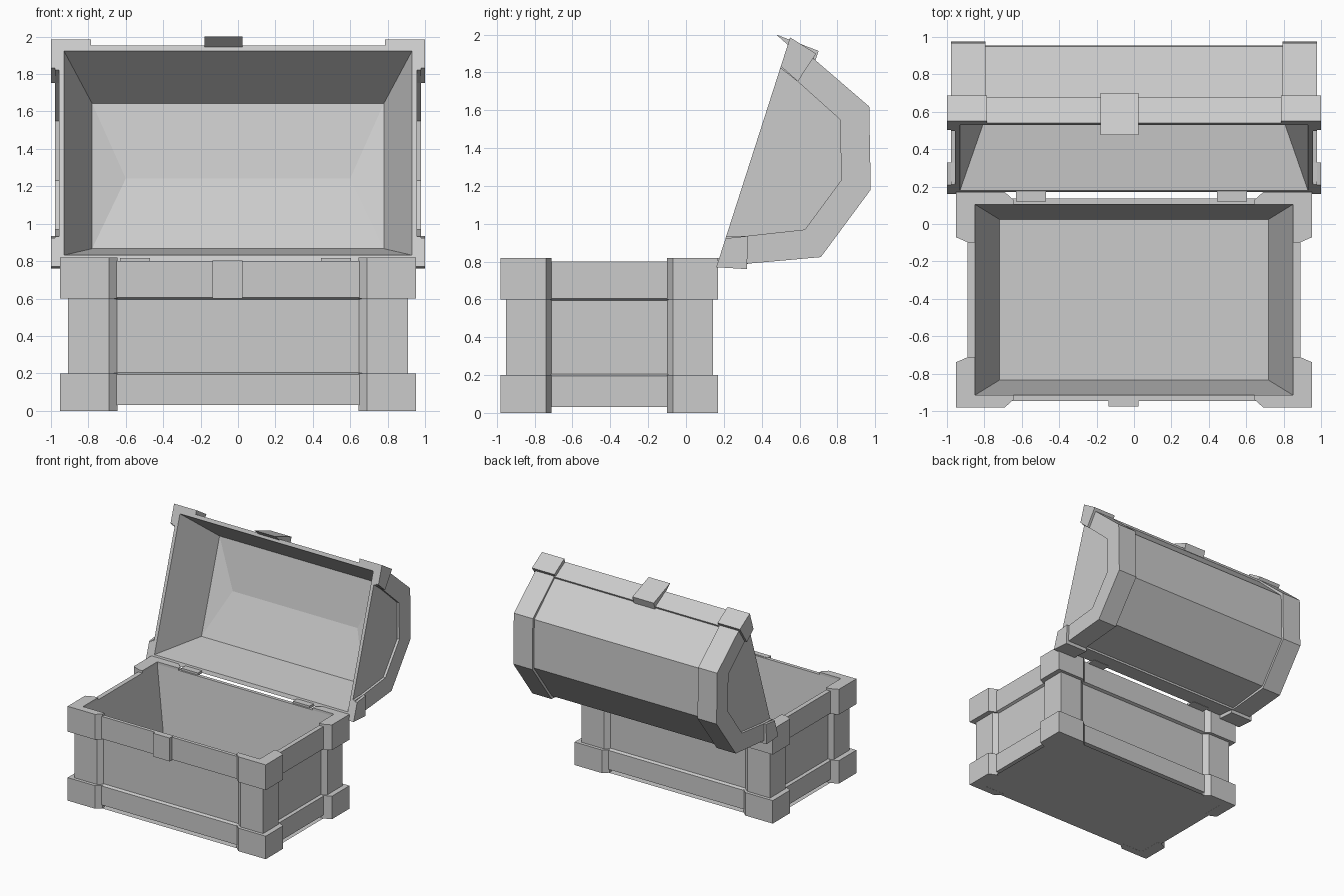
import bpy, bmesh
from mathutils import Vector

cube = bpy.data.objects.get("Cube")
if cube:
    bpy.data.objects.remove(cube, do_unlink=True)

grey = bpy.data.materials.new("plain grey")
grey.use_nodes = True
COLOUR = (0.6, 0.6, 0.6, 1)
grey.diffuse_color = COLOUR
grey.node_tree.nodes["Principled BSDF"].inputs["Base Color"].default_value = COLOUR

BASE_Y = -0.405      # middle of the base in y
LID_LEN = 1.276      # length of the lid rim, hinge to front


def finish(name, bm):
    bmesh.ops.recalc_face_normals(bm, faces=bm.faces)
    mesh = bpy.data.meshes.new(name)
    bm.to_mesh(mesh)
    bm.free()
    mesh.materials.append(grey)
    obj = bpy.data.objects.new(name, mesh)
    bpy.context.collection.objects.link(obj)
    return obj


def loft(name, loops):
    """Skin matching closed loops and cap both ends."""
    bm = bmesh.new()
    rows = [[bm.verts.new(p) for p in loop] for loop in loops]
    n = len(rows[0])
    for a, b in zip(rows, rows[1:]):
        for i in range(n):
            j = (i + 1) % n
            bm.faces.new((a[i], a[j], b[j], b[i]))
    bm.faces.new(rows[0])
    bm.faces.new(rows[-1])
    return finish(name, bm)


def base_rect(hx, hy, z):
    return [(x * hx, BASE_Y + y * hy, z) for x, y in ((-1, -1), (1, -1), (1, 1), (-1, 1))]


def box(name, x0, x1, y0, y1, z0, z1):
    return loft(name, [[(x0, y0, z), (x1, y0, z), (x1, y1, z), (x0, y1, z)] for z in (z0, z1)])


# Lid space: u runs along the open rim from the hinge, v is the height of the lid
def lid(u, v, x):
    return Vector((x, 0.16 + 0.306 * u + 0.952 * v, 0.77 + 0.952 * u - 0.306 * v))


def lid_prism(name, profile, x0, x1):
    return loft(name, [[lid(u, v, x) for u, v in profile] for x in (x0, x1)])


def flip(profile):
    return [(LID_LEN - u, v) for u, v in profile]


def arch(half):
    """Complete a half profile whose last point is the crown."""
    return half + flip(half[:-1])[::-1]


# Base: stepped outside, tapered hollow inside
loft("base_box", [base_rect(*r) for r in (
    (0.89, 0.54, 0.03), (0.89, 0.54, 0.195), (0.868, 0.515, 0.205), (0.868, 0.515, 0.595),
    (0.89, 0.54, 0.605), (0.89, 0.54, 0.8), (0.85, 0.51, 0.8), (0.72, 0.43, 0.1))])

# Flat underside
bm = bmesh.new()
bm.faces.new([bm.verts.new(p) for p in base_rect(0.89, 0.54, 0.001)][::-1])
mesh_under = bpy.data.meshes.new("base_underside")
bm.to_mesh(mesh_under)
bm.free()
mesh_under.materials.append(grey)
bpy.context.collection.objects.link(bpy.data.objects.new("base_underside", mesh_under))


# Angled corner guards: foot, post and top at each corner
def corner(name, hx, hy, step_x, step_y, z0, z1, sx, sy):
    plan = [(hx, hy), (0.69, hy), (0.645, step_y), (0.645, 0.51), (0.85, 0.51),
            (0.85, 0.305), (step_x, 0.305), (hx, 0.335)]
    loft(name, [[(sx * x, BASE_Y + sy * y, z) for x, y in plan] for z in (z0, z1)])


for sx, side in ((1, "left"), (-1, "right")):
    for sy, end in ((1, "back"), (-1, "front")):
        tag = f"{end}_{side}"
        corner("corner_foot_" + tag, 0.953, 0.575, 0.885, 0.535, 0, 0.2, sx, sy)
        corner("corner_post_" + tag, 0.908, 0.547, 0.865, 0.513, 0.2, 0.6, sx, sy)
        corner("corner_top_" + tag, 0.953, 0.575, 0.885, 0.535, 0.6, 0.82, sx, sy)

# Front clasp plate and hinges
box("clasp_plate", -0.135, 0.025, -0.975, -0.93, 0.6, 0.803)
for x, side in ((-0.55, "right"), (0.525, "left")):
    box("hinge_" + side, x - 0.08, x + 0.08, 0.12, 0.21, 0.795, 0.818)

# Lid shell with a faceted hollow
bm = bmesh.new()
outer = arch([(0.045, 0), (0.085, 0.155), (0.24, 0.495), (0.64, 0.63)])
inner = [(0.065, 0, 0.93), (0.23, 0.4, 0.78), (0.64, 0.45, 0.6),
         (1.046, 0.4, 0.78), (1.211, 0, 0.93)]
out = {s: [bm.verts.new(lid(u, v, s * 0.957)) for u, v in outer] for s in (1, -1)}
hol = {s: [bm.verts.new(lid(u, v, s * x)) for u, v, x in inner] for s in (1, -1)}
for rows in (out, hol):
    for i in range(len(rows[1]) - 1):
        bm.faces.new((rows[1][i], rows[1][i + 1], rows[-1][i + 1], rows[-1][i]))
for s in (1, -1):
    o, h = out[s], hol[s]
    bm.faces.new(o)
    bm.faces.new((h[0], h[1], h[3], h[4]))
    bm.faces.new((h[1], h[2], h[3]))
    bm.faces.new((o[0], h[0], h[4], o[-1]))
for i in (0, -1):
    bm.faces.new((out[1][i], out[-1][i], hol[-1][i], hol[1][i]))
finish("lid_shell", bm)

# Lid end bands, end borders and corner guards
ring = arch([(0.03, 0), (0.07, 0.155), (0.22, 0.51), (0.64, 0.652)])
under = arch([(0.055, 0), (0.1, 0.15), (0.26, 0.46), (0.64, 0.6)])
border = arch([(0.17, 0), (0.21, 0.11), (0.333, 0.385), (0.64, 0.488)])
guard_edge = [(0, 0), (0.04, 0.157), (0.1, 0.14), (0.055, 0)]
guard_end = [(0, 0), (0.04, 0.157), (0.209, 0.11), (0.16, 0)]
edge_band = [(0.033, 0), (0.068, 0.155), (0.1, 0.15), (0.06, 0)]
for s, side in ((1, "left"), (-1, "right")):
    lid_prism("lid_band_" + side, ring + under[::-1], s * 0.795, s * 0.96)
    lid_prism("lid_border_" + side, ring + border[::-1], s * 0.945, s * 0.978)
    for shape, end in ((lambda p: p, "back"), (flip, "front")):
        lid_prism(f"lid_guard_{end}_{side}", shape(guard_edge), s * 0.785, s * 0.96)
        lid_prism(f"lid_guard_end_{end}_{side}", shape(guard_end), s * 0.95, s * 1.0)

# Long edge bands and the latch
lid_prism("lid_edge_back", edge_band, -0.8, 0.8)
lid_prism("lid_edge_front", flip(edge_band), -0.8, 0.8)
lid_prism("latch", [(1.268, -0.075), (1.254, 0.165), (1.19, 0.165), (1.235, 0)], -0.18, 0.025)
